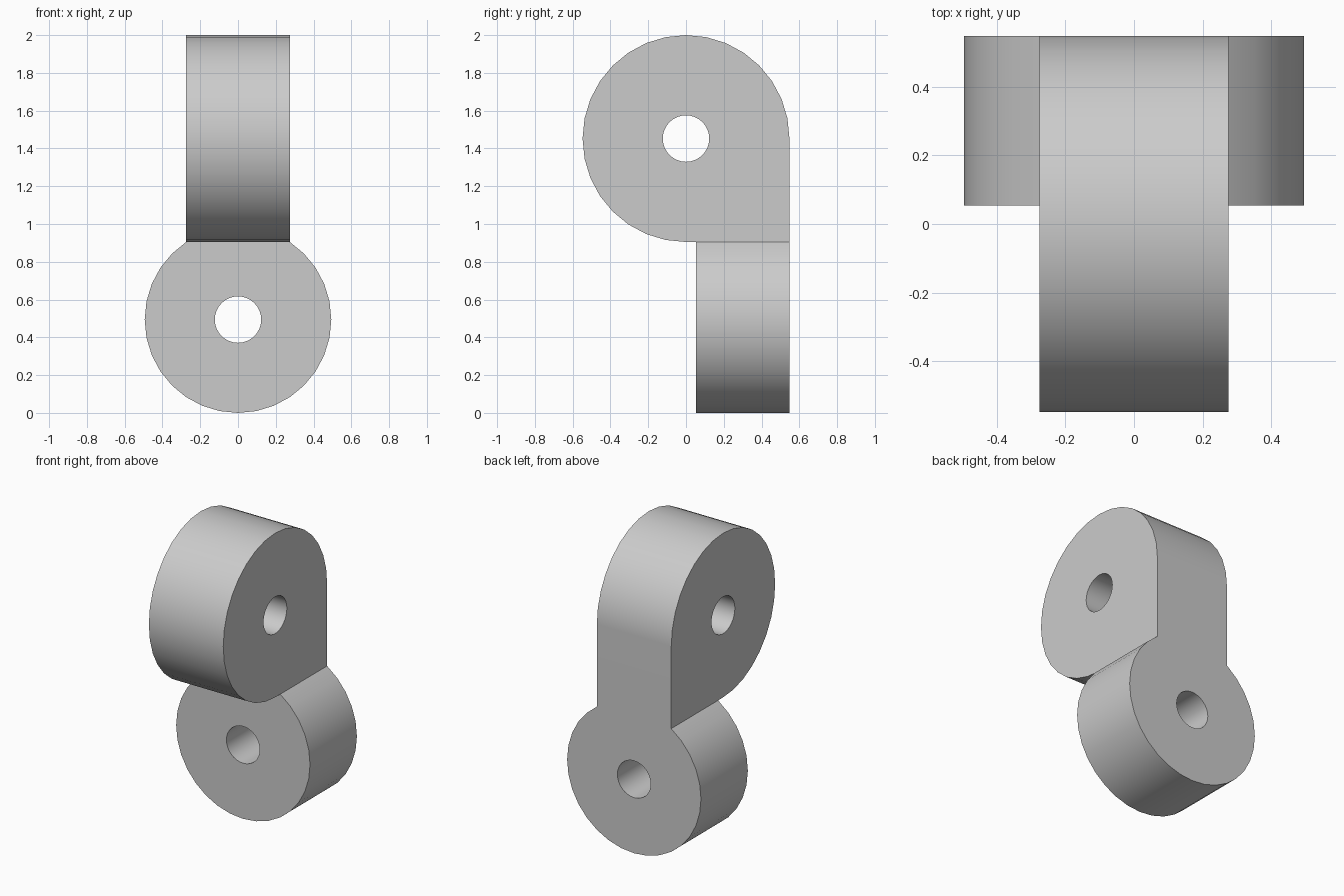
import bpy
import bmesh
from math import cos, sin, radians, pi
from mathutils import Vector

cube = bpy.data.objects.get("Cube")
if cube:
    bpy.data.objects.remove(cube, do_unlink=True)

SEGMENTS = 32
STEP = 2 * pi / SEGMENTS
LOWER_R = 0.494
HOLE_R = 0.123

# The upper block meets the lower disc exactly at two of its rim vertices
HALF_WIDTH = LOWER_R * cos(5 * STEP)
SEAM_Z = LOWER_R + LOWER_R * sin(5 * STEP)
UPPER_R = (2 - SEAM_Z) / 2
UPPER_Z = SEAM_Z + UPPER_R


def arc(radius, height, first=0, last=SEGMENTS - 1):
    return [(radius * cos(i * STEP), height + radius * sin(i * STEP))
            for i in range(first, last + 1)]


def prism(name, profile, axis, start, end):
    """Extrude a closed profile (horizontal, z) along x or y."""
    def place(h, z):
        return (start, h, z) if axis == "x" else (h, start, z)

    bm = bmesh.new()
    face = bm.faces.new([bm.verts.new(place(h, z)) for h, z in profile])
    extruded = bmesh.ops.extrude_face_region(bm, geom=[face])
    direction = Vector((1, 0, 0) if axis == "x" else (0, 1, 0))
    bmesh.ops.translate(bm, vec=direction * (end - start),
                        verts=[g for g in extruded["geom"]
                               if isinstance(g, bmesh.types.BMVert)])
    bmesh.ops.recalc_face_normals(bm, faces=bm.faces)
    mesh = bpy.data.meshes.new(name)
    bm.to_mesh(mesh)
    bm.free()
    obj = bpy.data.objects.new(name, mesh)
    bpy.context.collection.objects.link(obj)
    return obj


def combine(target, other, operation):
    mod = target.modifiers.new(operation.lower(), "BOOLEAN")
    mod.operation = operation
    mod.solver = "EXACT"
    mod.object = other
    bpy.context.view_layer.objects.active = target
    bpy.ops.object.modifier_apply(modifier=mod.name)
    bpy.data.objects.remove(other, do_unlink=True)


# Upper block: round, with a straight back and one square lower corner
upper_profile = arc(UPPER_R, UPPER_Z, 0, SEGMENTS * 3 // 4) + [(UPPER_R, SEAM_Z)]
bracket = prism("pivot_bracket", upper_profile, "x", -HALF_WIDTH, HALF_WIDTH)

# Lower disc, turned a quarter and flush with the back
lower_disc = prism("lower_disc", arc(LOWER_R, LOWER_R), "y",
                   UPPER_R - LOWER_R, UPPER_R)
combine(bracket, lower_disc, "UNION")

# Pin holes
for name, height, axis in (("upper_hole", UPPER_Z, "x"),
                           ("lower_hole", LOWER_R, "y")):
    combine(bracket, prism(name, arc(HOLE_R, height), axis, -1, 1), "DIFFERENCE")

# Clean up the joined surfaces
bm = bmesh.new()
bm.from_mesh(bracket.data)
bmesh.ops.remove_doubles(bm, verts=bm.verts, dist=0.0005)
bmesh.ops.dissolve_limit(bm, angle_limit=radians(1), verts=bm.verts, edges=bm.edges)
bm.to_mesh(bracket.data)
bm.free()

# Plain grey finish
grey = bpy.data.materials.new("light_grey")
grey.use_nodes = True
colour = (0.6, 0.6, 0.6, 1)
grey.diffuse_color = colour
grey.node_tree.nodes["Principled BSDF"].inputs["Base Color"].default_value = colour
bracket.data.materials.clear()
bracket.data.materials.append(grey)

# Smooth rims, crisp edges, even flats
bpy.ops.object.select_all(action="DESELECT")
bracket.select_set(True)
bpy.context.view_layer.objects.active = bracket
bpy.ops.object.shade_smooth_by_angle(angle=radians(30))
weighted = bracket.modifiers.new("even_flats", "WEIGHTED_NORMAL")
weighted.keep_sharp = True
